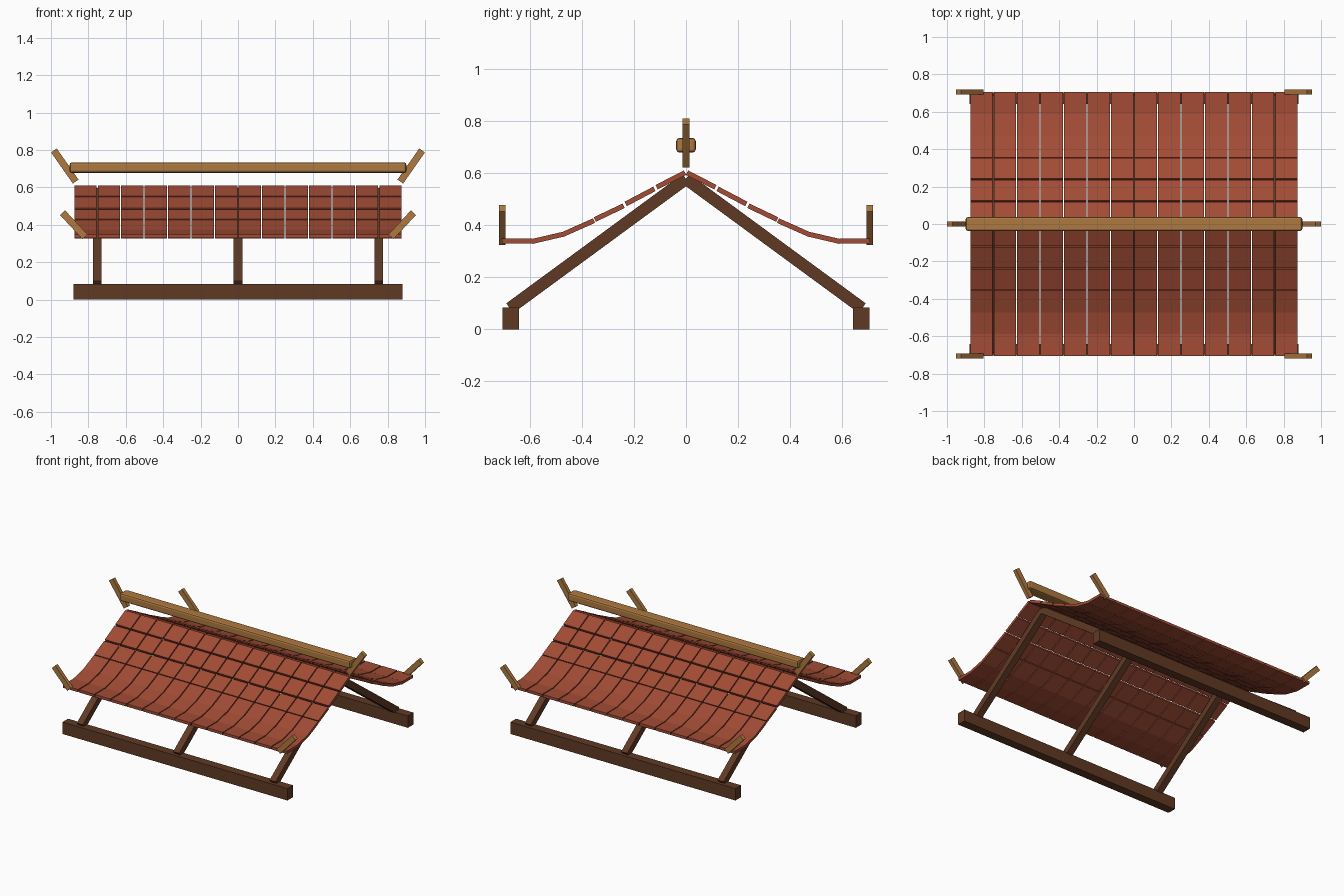
import bpy, math
from mathutils import Vector, Matrix

if "Cube" in bpy.data.objects:
    bpy.data.objects.remove(bpy.data.objects["Cube"])


def material(name, rgb):
    m = bpy.data.materials.new(name)
    m.diffuse_color = (*rgb, 1.0)
    m.use_nodes = True
    m.node_tree.nodes["Principled BSDF"].inputs["Base Color"].default_value = m.diffuse_color
    return m


WOOD = material("dark wood", (0.118, 0.042, 0.018))
CLAY = material("red clay", (0.36, 0.072, 0.036))
GOLD = material("golden wood", (0.42, 0.19, 0.052))


def box(name, center, size, mat, axis="X", angle=0.0, bevel=0.0):
    """Box of a given size, turned about one axis around its centre."""
    bpy.ops.mesh.primitive_cube_add(size=1)
    ob = bpy.context.object
    ob.name = name
    ob.data.transform(Matrix.Diagonal((*size, 1)))
    ob.data.transform(Matrix.Rotation(angle, 4, axis))
    ob.location = center
    ob.data.materials.append(mat)
    if bevel:
        mod = ob.modifiers.new("bevel", "BEVEL")
        mod.width = bevel
        mod.segments = 2
    return ob


def slab(name, x, start, end, width, thick, mat):
    """Box running between two (y, z) points."""
    a, b = Vector(start), Vector(end)
    d, c = b - a, (a + b) / 2
    return box(name, (x, c.x, c.y), (width, d.length, thick), mat,
               "X", math.atan2(d.y, d.x))


# Centre line of each tile course from ridge to eave, as (y, z) start and end
COURSES = [((0.004, 0.601), (0.113, 0.545)),
           ((0.121, 0.539), (0.231, 0.481)),
           ((0.239, 0.474), (0.350, 0.421)),
           ((0.353, 0.417), (0.472, 0.364)),
           ((0.470, 0.365), (0.590, 0.337)),
           ((0.588, 0.338), (0.705, 0.338))]
COLUMNS, PITCH = 14, 0.1255

for side in (-1, 1):
    # Ground beam along the eave
    box("base_beam", (0, side * 0.672, 0.042), (1.757, 0.062, 0.084), WOOD)

    # Sloping rafters
    for x in (-0.753, 0, 0.753):
        slab("rafter", x, (side * 0.676, 0.081), (0, 0.577), 0.047, 0.046, WOOD)

    # Separate roof tiles in curved courses
    for start, end in COURSES:
        for i in range(COLUMNS):
            x = (i - (COLUMNS - 1) / 2) * PITCH
            slab("roof_tile", x, (side * start[0], start[1]),
                 (side * end[0], end[1]), 0.119, 0.019, CLAY)

    # Upturned eave corners
    for end in (-1, 1):
        box("eave_ornament", (end * 0.878, side * 0.705, 0.40),
            (0.037, 0.026, 0.176), GOLD, "Y", end * math.radians(43))

    # Slanted ridge end ornaments
    box("ridge_ornament", (side * 0.926, 0, 0.714),
        (0.037, 0.026, 0.203), GOLD, "Y", side * math.radians(35))

# Rounded ridge pole
box("ridge_pole", (0, 0, 0.706), (1.8, 0.075, 0.056), GOLD, bevel=0.012)
